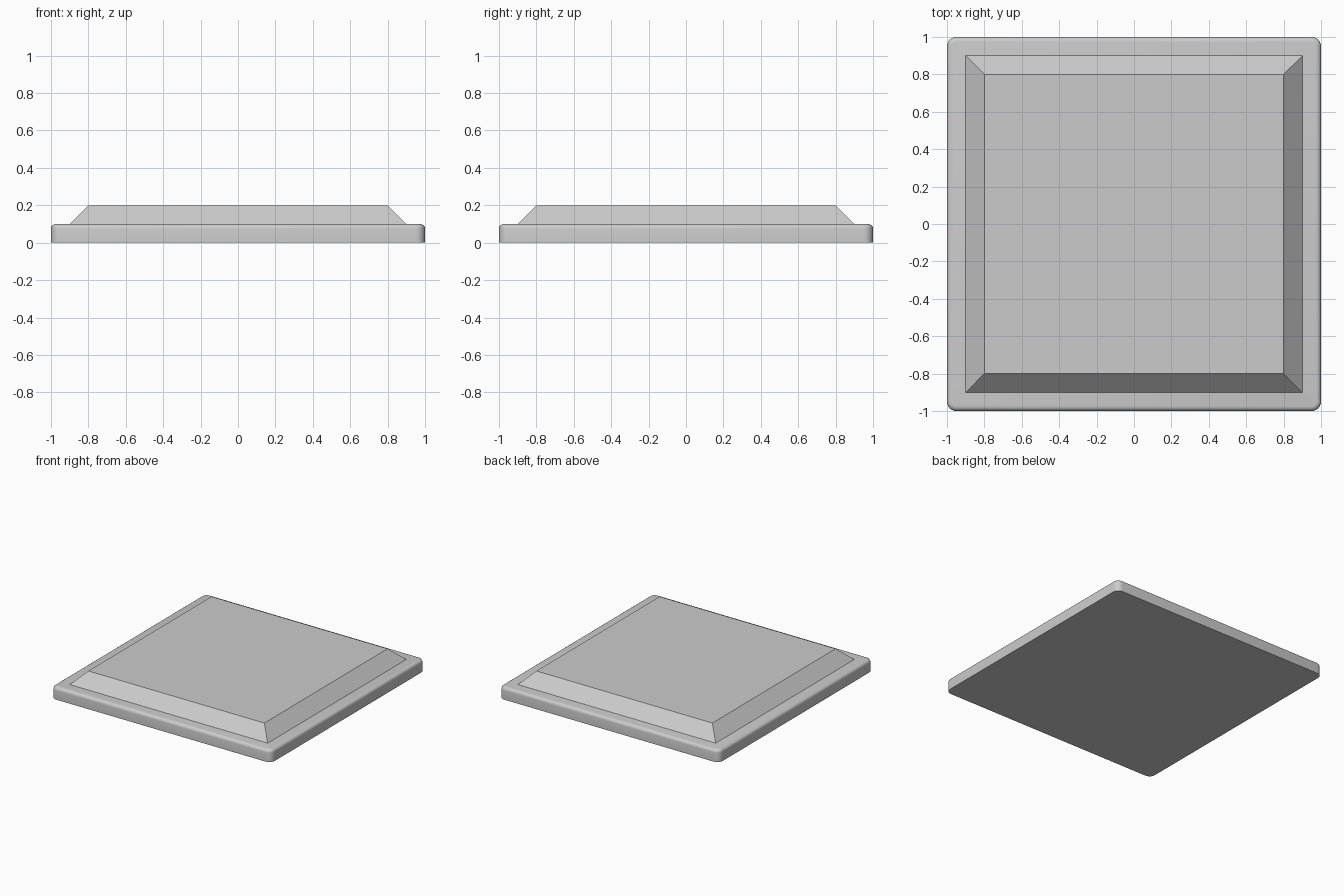
import bpy, bmesh

if "Cube" in bpy.data.objects:
    bpy.data.objects.remove(bpy.data.objects["Cube"])


def make_object(name, bm):
    mesh = bpy.data.meshes.new(name)
    bm.to_mesh(mesh)
    bm.free()
    obj = bpy.data.objects.new(name, mesh)
    bpy.context.collection.objects.link(obj)
    return obj


def box(size, z0, z1):
    bm = bmesh.new()
    bmesh.ops.create_cube(bm, size=1)
    for v in bm.verts:
        v.co.x *= size
        v.co.y *= size
        v.co.z = z1 if v.co.z > 0 else z0
    return bm


# Base slab: rounded corners, softened top rim, sharp flat underside
bm = box(2.0, 0.0, 0.1)
upright = [e for e in bm.edges if abs(e.verts[0].co.z - e.verts[1].co.z) > 0.05]
bmesh.ops.bevel(bm, geom=upright, offset=0.05, segments=6, profile=0.5, affect='EDGES')
rim = [e for e in bm.edges if all(v.co.z > 0.099 for v in e.verts)]
bmesh.ops.bevel(bm, geom=rim, offset=0.025, segments=4, profile=0.5, affect='EDGES')
base = make_object("base_slab", bm)
bpy.context.view_layer.objects.active = base
base.select_set(True)
bpy.ops.object.shade_smooth_by_angle(angle=0.6)

# Raised panel: flat top with 45-degree sloping sides
bm = box(1.8, 0.1, 0.2)
for v in bm.verts:
    if v.co.z > 0.15:
        v.co.x *= 1.6 / 1.8
        v.co.y *= 1.6 / 1.8
make_object("raised_panel", bm)
